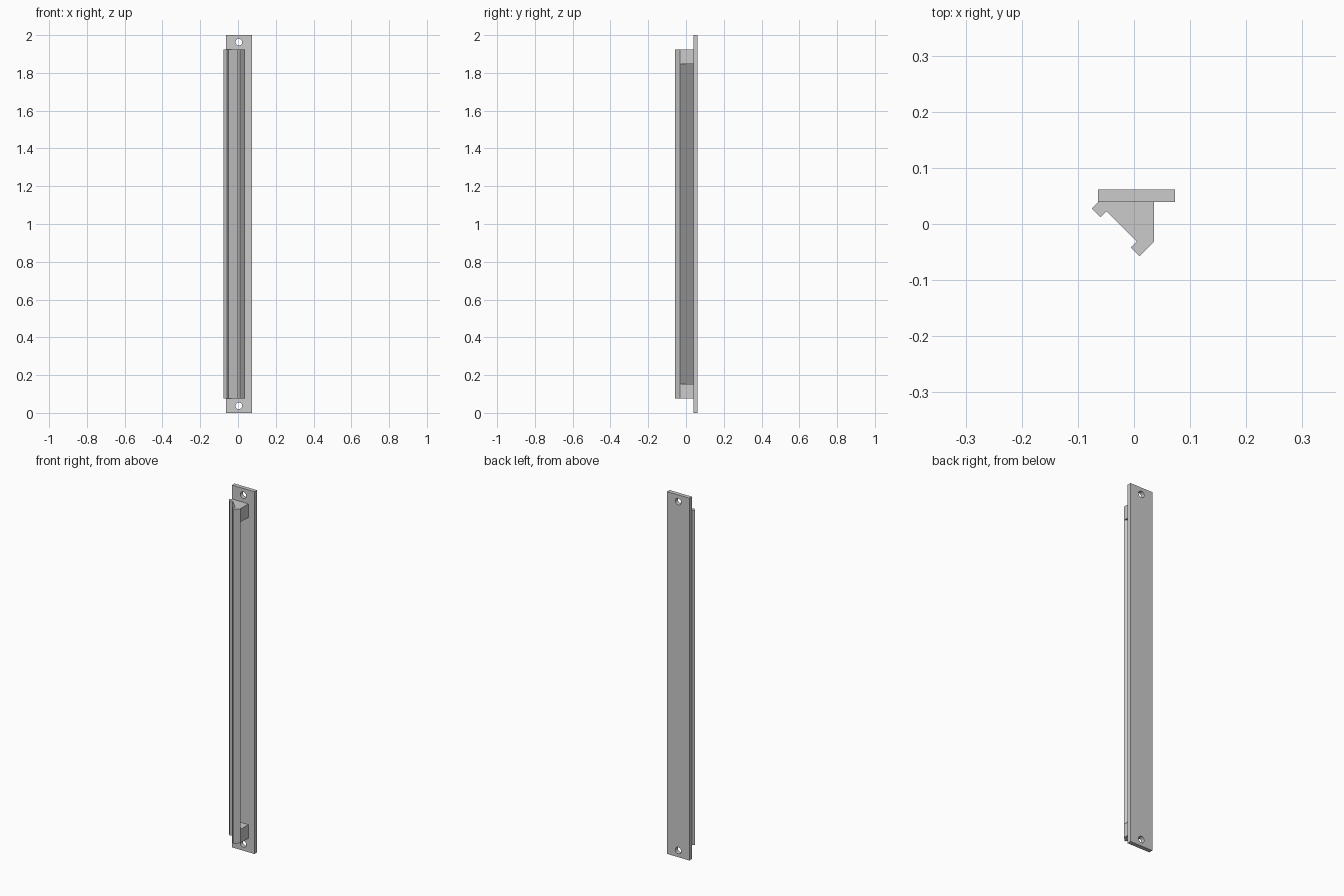
import bpy
import bmesh

if "Cube" in bpy.data.objects:
    bpy.data.objects.remove(bpy.data.objects["Cube"])

PLATE_FRONT, PLATE_BACK = 0.039, 0.0615


def extrude(name, profile, z0, z1):
    """Extrude an XY profile (counter-clockwise) from z0 to z1."""
    bm = bmesh.new()
    face = bm.faces.new([bm.verts.new((x, y, z0)) for x, y in profile])
    ext = bmesh.ops.extrude_face_region(bm, geom=[face], use_keep_orig=True)
    verts = [g for g in ext["geom"] if isinstance(g, bmesh.types.BMVert)]
    bmesh.ops.translate(bm, verts=verts, vec=(0, 0, z1 - z0))
    bmesh.ops.recalc_face_normals(bm, faces=bm.faces)
    mesh = bpy.data.meshes.new(name)
    bm.to_mesh(mesh)
    bm.free()
    obj = bpy.data.objects.new(name, mesh)
    bpy.context.collection.objects.link(obj)
    return obj


# Mounting plate
plate = extrude("mounting_plate", [(-0.064, PLATE_FRONT), (0.0735, PLATE_FRONT),
                                   (0.0735, PLATE_BACK), (-0.064, PLATE_BACK)], 0, 2)

# Screw holes through both ends of the plate
for label, z in (("lower", 0.037), ("upper", 1.963)):
    bpy.ops.mesh.primitive_cylinder_add(vertices=24, radius=0.018, depth=0.1,
                                        location=(0.0045, 0.05, z),
                                        rotation=(1.570796, 0, 0))
    cutter = bpy.context.object
    cutter.name = label + "_hole_cutter"
    bpy.ops.object.shade_smooth()
    mod = plate.modifiers.new(label + "_hole", "BOOLEAN")
    mod.operation, mod.solver, mod.object = "DIFFERENCE", "EXACT", cutter
    bpy.context.view_layer.objects.active = plate
    bpy.ops.object.modifier_apply(modifier=mod.name)
    bpy.data.objects.remove(cutter)

# Diagonal U channel, trimmed flush against the plate
extrude("channel", [(-0.0755, 0.0275), (-0.0595, 0.0118), (-0.049, 0.0223),
                    (0.0045, -0.0312), (-0.006, -0.0417), (0.010, -0.0575),
                    (0.036, -0.0315), (-0.0345, PLATE_FRONT), (-0.064, PLATE_FRONT)],
        0.077, 1.923)

# Triangular brackets joining channel and plate
for label, z0 in (("lower", 0.077), ("upper", 1.848)):
    extrude(label + "_bracket", [(0.036, -0.0315), (0.036, PLATE_FRONT),
                                 (-0.0345, PLATE_FRONT)], z0, z0 + 0.075)
